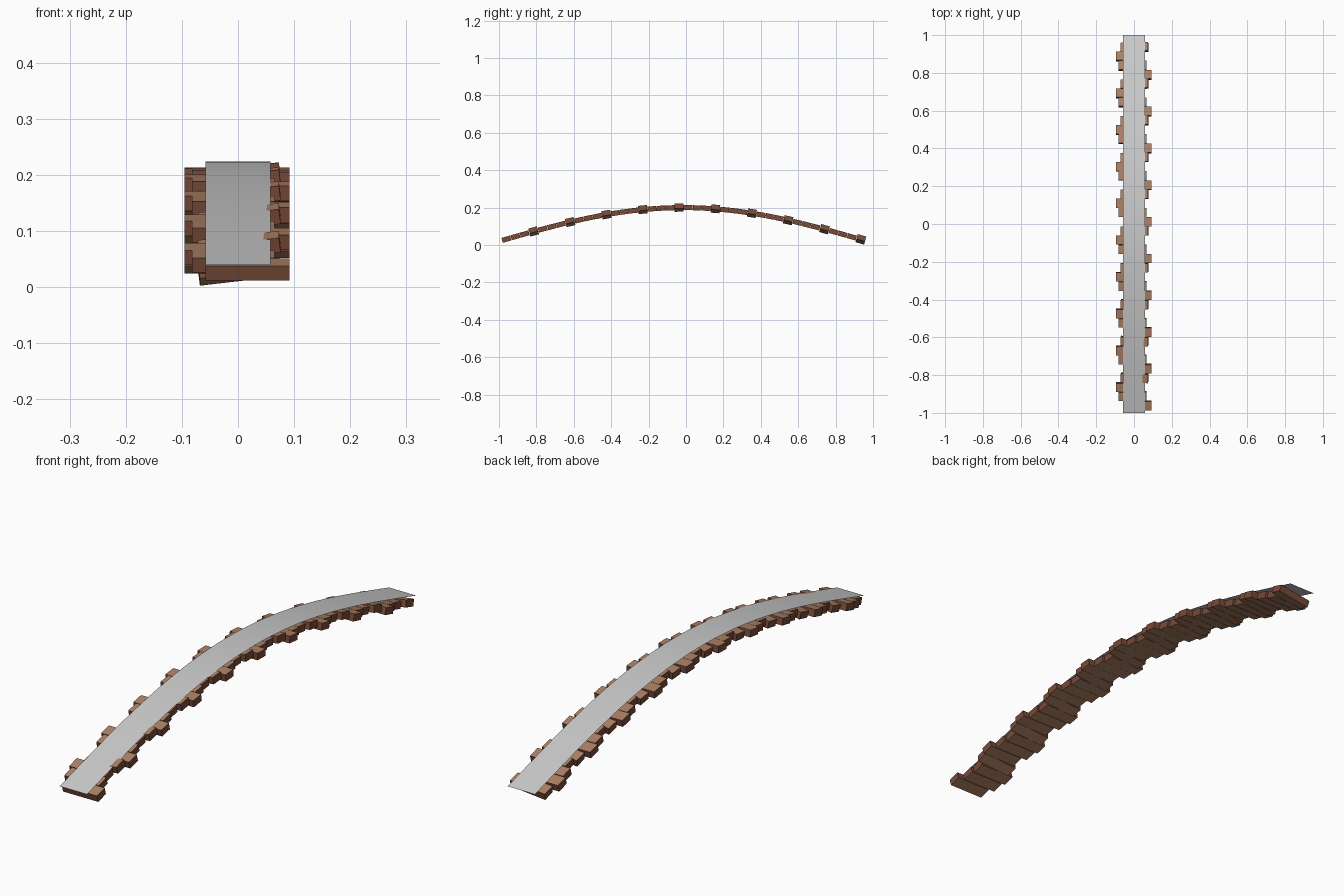
import bpy, math
from mathutils import Matrix, Vector

if "Cube" in bpy.data.objects:
    bpy.data.objects.remove(bpy.data.objects["Cube"])


def material(name, rgb):
    m = bpy.data.materials.new(name)
    m.diffuse_color = (*rgb, 1)
    m.use_nodes = True
    m.node_tree.nodes["Principled BSDF"].inputs["Base Color"].default_value = m.diffuse_color
    return m


def make_object(name, verts, faces, mats):
    me = bpy.data.meshes.new(name)
    me.from_pydata(verts, [], faces)
    for m in mats:
        me.materials.append(m)
    ob = bpy.data.objects.new(name, me)
    bpy.context.collection.objects.link(ob)
    return ob


wood = material("light wood", (0.42, 0.22, 0.13))
wood_edge = material("dark wood edge", (0.19, 0.07, 0.04))
grey = material("grey walkway", (0.60, 0.60, 0.60))

RISE, K = 0.179, 1.6


def arch(y, peak, shift=0.0):
    return peak - RISE * (1 - math.cos(K * (y - shift)))


# Planks: repeating group of four with staggered ends, one of them rolled
PATTERN = [(-0.070, 0.075, -0.12), (-0.095, 0.056, 0),
           (-0.082, 0.065, 0), (-0.058, 0.092, 0)]
COUNT, FIRST, LAST = 40, 0.935, -0.960
DEPTH, THICK = 0.048, 0.027
BOX = [(0, 3, 2, 1), (4, 5, 6, 7), (0, 1, 5, 4), (1, 2, 6, 5), (2, 3, 7, 6), (3, 0, 4, 7)]
for i in range(COUNT):
    x0, x1, roll = PATTERN[i % 4]
    y = FIRST + (LAST - FIRST) * i / (COUNT - 1)
    pitch = math.atan(-RISE * K * math.sin(K * (y + 0.015)))
    mat = (Matrix.Translation((0, y, arch(y, 0.200, -0.015)))
           @ Matrix.Rotation(pitch, 4, 'X') @ Matrix.Rotation(roll, 4, 'Y'))
    d, t = DEPTH / 2, THICK / 2
    corners = [(x0, -d), (x1, -d), (x1, d), (x0, d)]
    verts = [mat @ Vector((a, b, z)) for z in (-t, t) for a, b in corners]
    ob = make_object(f"plank_{i + 1}", verts, BOX, [wood, wood_edge])
    for p in ob.data.polygons:
        p.material_index = 0 if p.index < 2 else 1

# Thin walkway strip laid over the arch
N, HALF = 40, 0.058
verts, faces = [], []
for i in range(N + 1):
    y = -1 + 2 * i / N
    z = arch(y, 0.224)
    verts += [(-HALF, y, z), (HALF, y, z)]
    if i < N:
        a = 2 * i
        faces.append((a, a + 1, a + 3, a + 2))
strip = make_object("walkway_strip", verts, faces, [grey])
for p in strip.data.polygons:
    p.use_smooth = True
